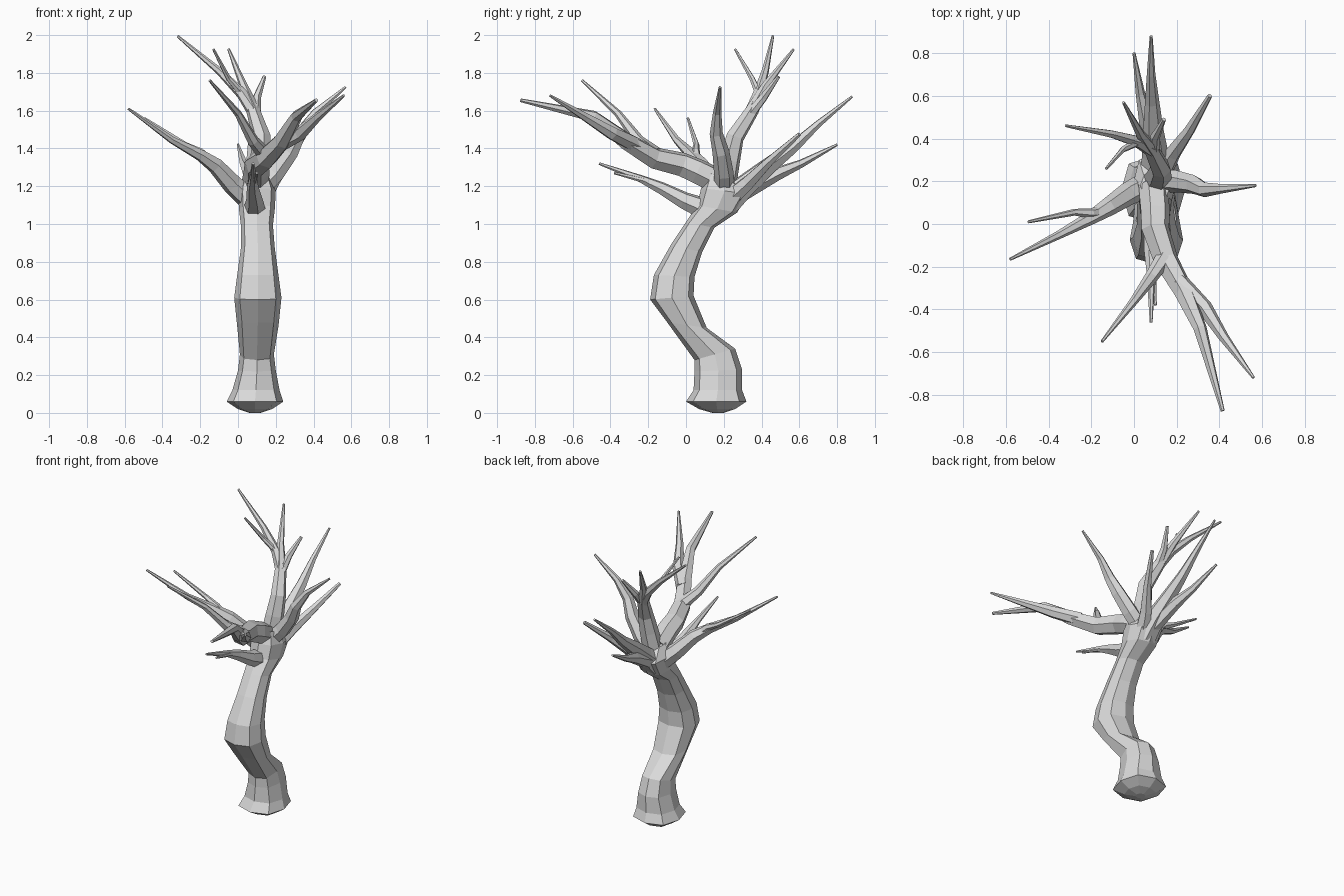
import bpy
import bmesh
from math import sin, cos, tau
from mathutils import Vector

default_cube = bpy.data.objects.get("Cube")
if default_cube:
    bpy.data.objects.remove(default_cube, do_unlink=True)

# Single pale grey bark colour
bark = bpy.data.materials.new("pale_grey_bark")
bark.use_nodes = True
bark_colour = (0.7, 0.7, 0.7, 1)
bark.diffuse_color = bark_colour
bark.node_tree.nodes["Principled BSDF"].inputs["Base Color"].default_value = bark_colour


def skin_rings(name, rings):
    """Bridge a list of equal-sized point rings into one closed, flat-shaded tube."""
    bm = bmesh.new()
    loops = [[bm.verts.new(point) for point in ring] for ring in rings]
    count = len(loops[0])
    for lower, upper in zip(loops, loops[1:]):
        for i in range(count):
            j = (i + 1) % count
            bm.faces.new((lower[i], lower[j], upper[j], upper[i]))
    bm.faces.new(list(reversed(loops[0])))
    bm.faces.new(loops[-1])
    bmesh.ops.recalc_face_normals(bm, faces=bm.faces)
    mesh = bpy.data.meshes.new(name)
    bm.to_mesh(mesh)
    bm.free()
    mesh.materials.append(bark)
    tree_part = bpy.data.objects.new(name, mesh)
    bpy.context.collection.objects.link(tree_part)


def ellipse(centre, axis_a, axis_b, sides, corner_bulge=0.0):
    """Polygon spanned by two half-axis vectors, with corners between the axes pushed out."""
    points = []
    for i in range(sides):
        angle = tau * i / sides
        push = 1 + corner_bulge * abs(sin(2 * angle))
        points.append(centre + (axis_a * cos(angle) + axis_b * sin(angle)) * push)
    return points


def limb(name, base_radius, *path, tip_radius=0.007, fullness=1.0, sides=6):
    """Tapered branch along a path, thick end first; more fullness keeps it thick longer."""
    points = [Vector(p) for p in path]
    last = len(points) - 1
    rings = []
    side = None
    for i, point in enumerate(points):
        before = points[max(i - 1, 0)]
        after = points[min(i + 1, last)]
        incoming = (point - before).normalized()
        outgoing = (after - point).normalized()
        tangent = (incoming + outgoing).normalized()
        # Carry the side vector along so that the tube does not twist
        if side is None:
            side = tangent.orthogonal()
        side = (side - tangent * side.dot(tangent)).normalized()
        radius = base_radius + (tip_radius - base_radius) * (i / last) ** fullness
        rings.append(ellipse(point, side * radius, tangent.cross(side) * radius, sides))
    skin_rings(name, rings)


# Trunk: each row is front y, front z, back y, back z, middle x, half width
trunk_rows = [
    (.14, 0, .2, 0, .09, .03),
    (.07, .02, .26, .02, .09, .09),
    (0, .06, .32, .06, .09, .15),
    (.04, .12, .297, .12, .095, .125),
    (.045, .22, .297, .23, .1, .1),
    (.045, .28, .26, .34, .1, .09),
    (-.1, .48, .11, .45, .105, .11),
    (-.19, .6, .04, .62, .105, .125),
    (-.17, .73, .045, .72, .105, .11),
    (-.08, .89, .085, .85, .105, .09),
    (0, 1.01, .15, .98, .1, .085),
    (.06, 1.1, .27, 1.06, .1, .095),
    (.08, 1.19, .33, 1.16, .1, .1),
    (.12, 1.27, .24, 1.24, .1, .07),
]
trunk_rings = []
for front_y, front_z, back_y, back_z, middle_x, half_width in trunk_rows:
    front = Vector((middle_x, front_y, front_z))
    back = Vector((middle_x, back_y, back_z))
    trunk_rings.append(ellipse((front + back) / 2, (back - front) / 2,
                               Vector((half_width, 0, 0)), sides=8, corner_bulge=.08))
skin_rings("trunk", trunk_rings)

# Long forward branch with its two side shoots
limb("front_branch", .07, (.09, .18, 1.22), (.1, .06, 1.28), (.1, -.02, 1.315),
     (.15, -.17, 1.35), (.235, -.32, 1.44), (.31, -.49, 1.57), (.415, -.875, 1.655),
     tip_radius=.01, fullness=2.5)
limb("front_branch_left_shoot", .045, (.21, -.27, 1.42), (.33, -.39, 1.48),
     (.42, -.53, 1.565), (.56, -.72, 1.68), fullness=1.5)
limb("front_branch_right_shoot", .04, (.14, -.16, 1.37), (.08, -.25, 1.44),
     (0, -.36, 1.585), (-.15, -.55, 1.76), fullness=1.2)

# Small low branch on the front of the trunk
limb("low_front_branch", .06, (.09, .1, 1.08), (.09, -.01, 1.125), (.08, -.13, 1.19),
     (.08, -.24, 1.24), (.08, -.46, 1.32))
limb("low_front_twig", .022, (.08, -.13, 1.19), (.09, -.22, 1.23), (.1, -.38, 1.27))

# Right branch, forked once
limb("right_branch", .062, (.07, .19, 1.12), (-.03, .14, 1.21), (-.12, .08, 1.31),
     (-.2, .03, 1.365), (-.35, -.05, 1.445), (-.58, -.165, 1.61), fullness=1.2)
limb("right_branch_fork", .03, (-.14, .06, 1.32), (-.2, .05, 1.38),
     (-.28, .055, 1.42), (-.495, .01, 1.56), fullness=1.2)

# Left branch
limb("left_branch", .055, (.11, .2, 1.18), (.2, .2, 1.27), (.28, .185, 1.38),
     (.33, .16, 1.48), (.41, .165, 1.59), (.57, .18, 1.725), fullness=1.7)

# Tall upright branch and its forks
limb("tall_branch", .065, (.1, .2, 1.18), (.12, .23, 1.34), (.125, .26, 1.46),
     (.08, .35, 1.6), (.03, .42, 1.73), (-.05, .57, 1.925), fullness=1.4)
limb("tall_branch_right_fork", .036, (.08, .35, 1.6), (.02, .385, 1.69),
     (-.1, .42, 1.81), (-.32, .46, 1.995), fullness=1.4)
limb("tall_branch_twig", .02, (.02, .385, 1.69), (-.05, .35, 1.77), (-.13, .26, 1.925),
     fullness=1.3)
limb("tall_branch_left_fork", .03, (.09, .33, 1.57), (.1, .41, 1.67), (.14, .49, 1.78),
     tip_radius=.01, fullness=1.5)

# Rear branch and its forks
limb("rear_branch", .08, (.1, .22, 1.12), (.1, .32, 1.21), (.09, .44, 1.31),
     (.085, .57, 1.41), (.08, .7, 1.53), (.08, .88, 1.675), fullness=.9)
limb("rear_branch_right_fork", .05, (.09, .3, 1.17), (.06, .48, 1.265),
     (.03, .61, 1.32), (0, .8, 1.42), fullness=1.1)
limb("rear_branch_left_fork", .05, (.13, .24, 1.14), (.18, .33, 1.22),
     (.26, .44, 1.33), (.355, .6, 1.475), tip_radius=.012, fullness=1.2)
